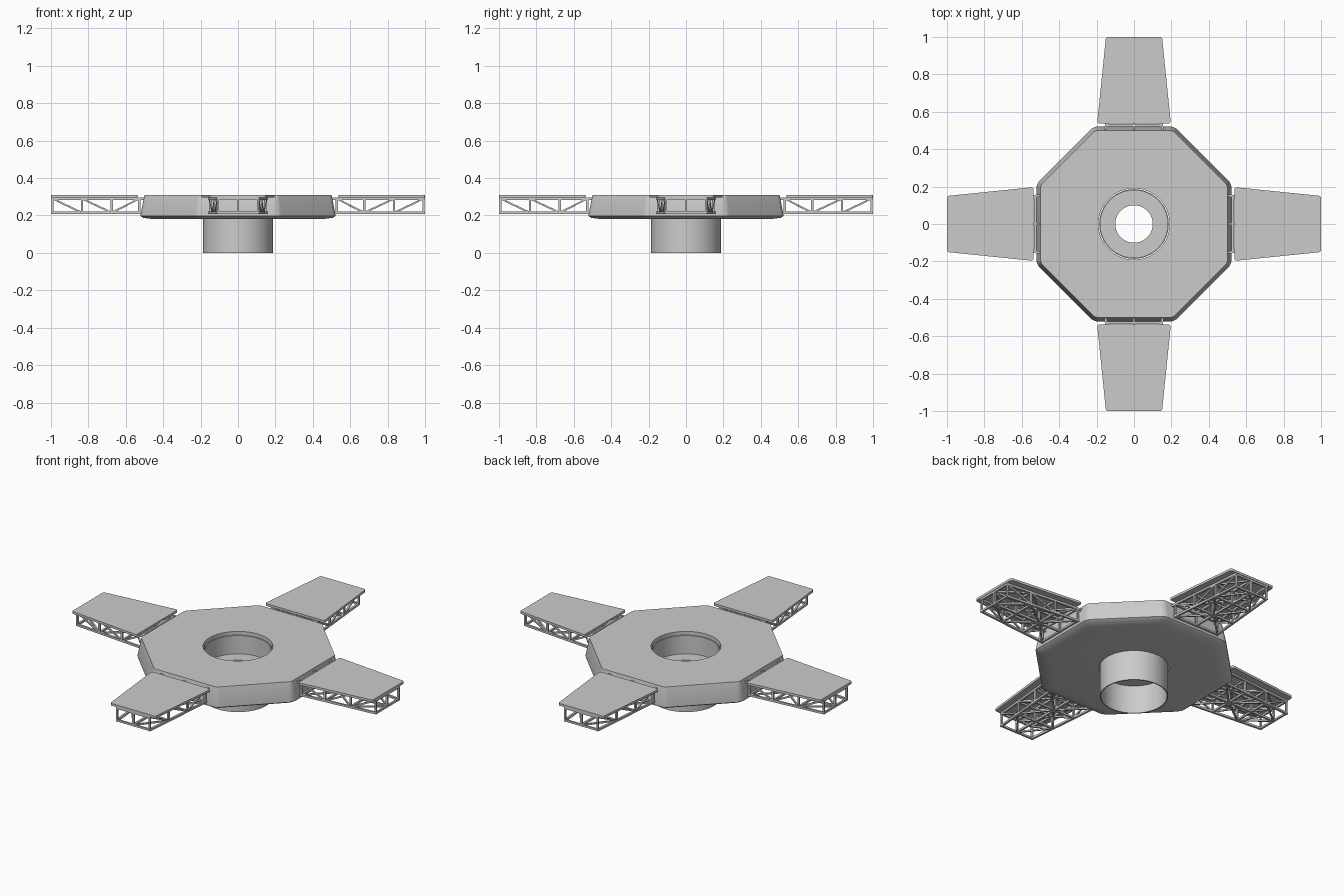
import bpy, bmesh
from math import sin, cos, pi, radians, tan
from mathutils import Vector, Matrix

if "Cube" in bpy.data.objects:
    bpy.data.objects.remove(bpy.data.objects["Cube"])

grey = bpy.data.materials.new("plain grey")
grey.diffuse_color = (0.6, 0.6, 0.6, 1)
grey.use_nodes = True
grey.node_tree.nodes["Principled BSDF"].inputs["Base Color"].default_value = grey.diffuse_color


def make(name, bm, smooth=None):
    bmesh.ops.recalc_face_normals(bm, faces=bm.faces)
    me = bpy.data.meshes.new(name)
    bm.to_mesh(me)
    bm.free()
    me.materials.append(grey)
    ob = bpy.data.objects.new(name, me)
    bpy.context.collection.objects.link(ob)
    if smooth:
        bpy.ops.object.select_all(action='DESELECT')
        bpy.context.view_layer.objects.active = ob
        ob.select_set(True)
        bpy.ops.object.shade_smooth_by_angle(angle=radians(smooth))
    return ob


def loft(name, rings, smooth=30):
    """Closed loop of rings, each joined to the next by quads."""
    bm = bmesh.new()
    vs = [[bm.verts.new(p) for p in r] for r in rings]
    n = len(vs[0])
    for a, b in zip(vs, vs[1:] + vs[:1]):
        for i in range(n):
            j = (i + 1) % n
            bm.faces.new((a[i], a[j], b[j], b[i]))
    return make(name, bm, smooth)


SEG = 9  # points per octagon corner


def circle(r, z):
    n = 8 * SEG
    off = pi / 8 - (SEG // 2) * 2 * pi / n
    return [(r * cos(off + 2 * pi * i / n), r * sin(off + 2 * pi * i / n), z) for i in range(n)]


def octagon(apothem, corner, z):
    pts = []
    d = (apothem - corner) / cos(pi / 8)
    for k in range(8):
        c = pi / 8 + k * pi / 4
        for i in range(SEG):
            a = k * pi / 4 + i * (pi / 4) / (SEG - 1)
            pts.append((d * cos(c) + corner * cos(a), d * sin(c) + corner * sin(a), z))
    return pts


# octagonal hub with a round well
loft("hub", [circle(0.19, 0.18), octagon(0.45, 0.04, 0.18), octagon(0.508, 0.06, 0.188),
             octagon(0.52, 0.06, 0.196), octagon(0.521, 0.06, 0.205),
             octagon(0.50, 0.04, 0.31), circle(0.19, 0.31)])

# thin tube below, and the pierced floor inside it
loft("tube", [circle(0.18, 0), circle(0.186, 0), circle(0.186, 0.29), circle(0.18, 0.29)])
loft("well_floor", [circle(0.1, 0.17), circle(0.182, 0.17), circle(0.182, 0.18), circle(0.1, 0.18)])


def bar(bm, a, b, w=0.012):
    """Square bar between two points."""
    a, b = Vector(a), Vector(b)
    d = b - a
    rot = d.to_track_quat('Z', 'Y').to_matrix().to_4x4()
    m = Matrix.Translation((a + b) / 2) @ rot @ Matrix.Diagonal((w, w, d.length, 1))
    bmesh.ops.create_cube(bm, size=1, matrix=m)


X = [0.528, 0.675, 0.835, 0.992]   # truss stations along an arm
LO, HI = 0.215, 0.29


def half(x):
    return 0.15 + (0.108 - 0.15) * (x - X[0]) / (X[-1] - X[0])


def truss(name):
    bm = bmesh.new()
    for s in (-1, 0, 1):
        def p(x, z):
            return (x, s * half(x), z)
        # chords reach into the hub
        bar(bm, p(0.505, LO), p(0.998, LO))
        bar(bm, p(0.495, HI), p(0.998, HI))
        for x in X:
            bar(bm, p(x, LO), p(x, HI), 0.011)
        # side diagonals
        bar(bm, p(X[0], HI), p(X[1], LO), 0.009)
        bar(bm, p(X[1], LO), p(X[2], HI), 0.009)
        bar(bm, p(X[2], LO), p(X[3], HI), 0.009)
    for x in X:
        for z in (LO, HI):
            bar(bm, (x, -half(x), z), (x, half(x), z), 0.011)
    # bottom and top zigzag
    for i in range(3):
        a, b = X[i], X[i + 1]
        for s in (-1, 1):
            for z in (LO, HI):
                if i % 2:
                    bar(bm, (a, 0, z), (b, s * half(b), z), 0.009)
                else:
                    bar(bm, (a, s * half(a), z), (b, 0, z), 0.009)
    return make(name, bm)


def deck(name):
    """Tapered plate with softened corners."""
    bm = bmesh.new()
    vs = [bm.verts.new(p) for p in ((0.538, -0.197, 0.296), (1, -0.15, 0.296),
                                    (1, 0.15, 0.296), (0.538, 0.197, 0.296))]
    f = bm.faces.new(vs)
    r = bmesh.ops.extrude_face_region(bm, geom=[f])
    bmesh.ops.translate(bm, vec=(0, 0, 0.014),
                        verts=[v for v in r['geom'] if isinstance(v, bmesh.types.BMVert)])
    up = [e for e in bm.edges if abs(e.verts[0].co.z - e.verts[1].co.z) > 0.01]
    bmesh.ops.bevel(bm, geom=up, offset=0.01, segments=3, affect='EDGES', profile=0.5)
    return make(name, bm)


# four arms
for k, side in enumerate(("right", "back", "left", "front")):
    for ob in (truss(side + "_truss"), deck(side + "_deck")):
        ob.data.transform(Matrix.Rotation(k * pi / 2, 4, 'Z'))
